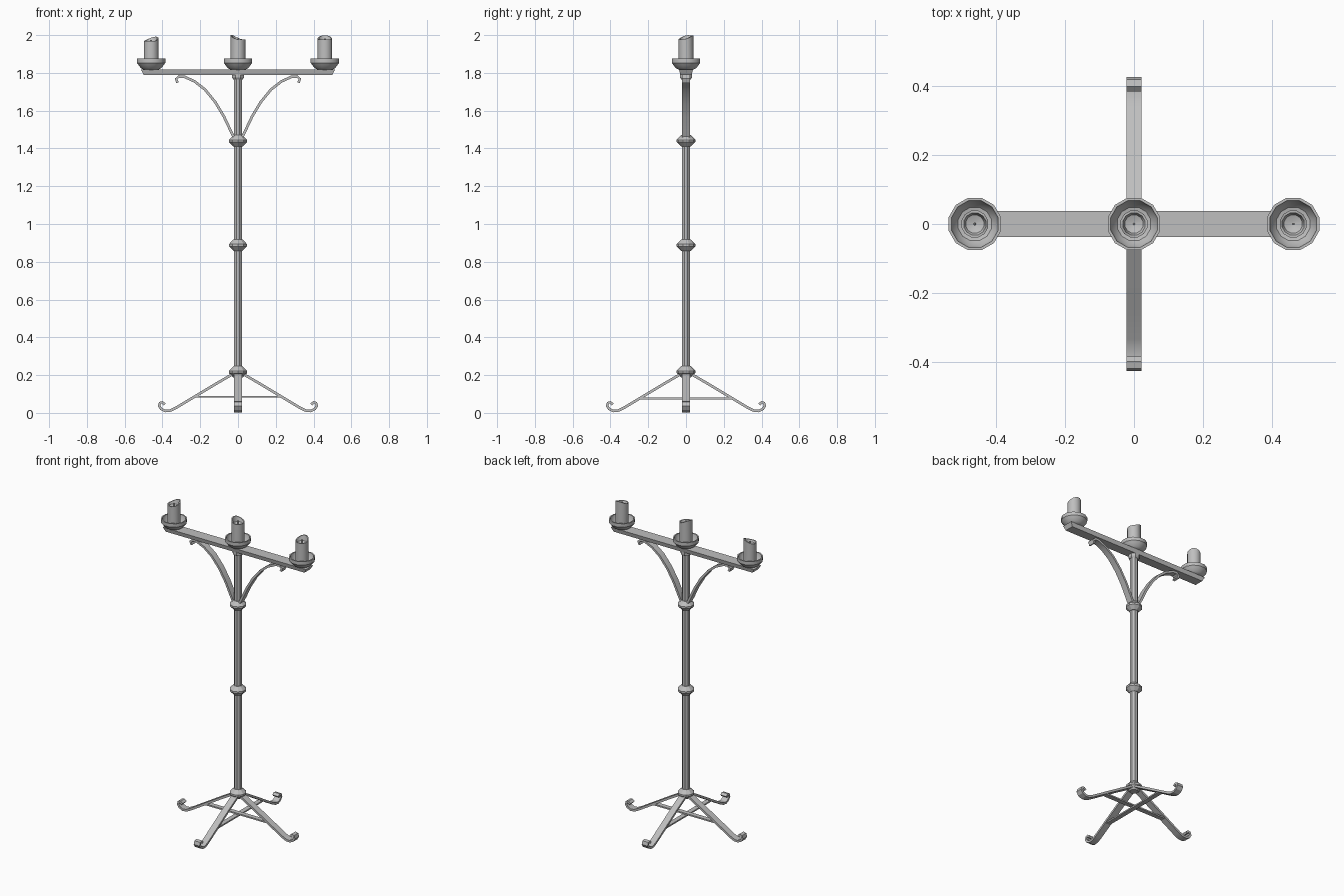
import bpy, bmesh
from math import cos, sin, pi, radians
from mathutils import Vector, Matrix

cube = bpy.data.objects.get("Cube")
if cube:
    bpy.data.objects.remove(cube, do_unlink=True)

grey = bpy.data.materials.new("plain grey")
GREY = (0.52, 0.52, 0.52, 1)
grey.use_nodes = True
grey.diffuse_color = GREY
grey.node_tree.nodes["Principled BSDF"].inputs["Base Color"].default_value = GREY


def finish(name, bm, smooth=0):
    bmesh.ops.recalc_face_normals(bm, faces=bm.faces)
    mesh = bpy.data.meshes.new(name)
    bm.to_mesh(mesh)
    bm.free()
    mesh.materials.append(grey)
    obj = bpy.data.objects.new(name, mesh)
    bpy.context.collection.objects.link(obj)
    if smooth:
        bpy.ops.object.select_all(action='DESELECT')
        obj.select_set(True)
        bpy.context.view_layer.objects.active = obj
        bpy.ops.object.shade_smooth_by_angle(angle=radians(smooth))
    return obj


def lathe(name, profile, sides, x=0, smooth=0, height=None):
    """Turn (radius, z) points about an upright axis; height(angle, ring) shifts rings."""
    bm = bmesh.new()
    rings = []
    for i, (r, z) in enumerate(profile):
        ring = []
        for k in range(sides):
            a = 2 * pi * (k + 0.5) / sides
            dz = height(a, i) if height else 0
            ring.append(bm.verts.new((x + r * cos(a), r * sin(a), z + dz)))
        rings.append(ring)
    for lo, hi in zip(rings, rings[1:]):
        for k in range(sides):
            n = (k + 1) % sides
            bm.faces.new((lo[k], lo[n], hi[n], hi[k]))
    bm.faces.new(rings[0])
    bm.faces.new(rings[-1])
    return finish(name, bm, smooth)


def strap(name, path, thick, width, turn):
    """Flat iron bar following (x, z) points, turned about the pole."""
    bm = bmesh.new()
    pts = [Vector((x, 0, z)) for x, z in path]
    rows = []
    for i, p in enumerate(pts):
        t = (pts[min(i + 1, len(pts) - 1)] - pts[max(i - 1, 0)]).normalized()
        n = Vector((-t.z, 0, t.x)) * thick / 2
        rows.append([bm.verts.new(p + s * n + Vector((0, w * width / 2, 0)))
                     for s, w in ((1, 1), (1, -1), (-1, -1), (-1, 1))])
    for a, b in zip(rows, rows[1:]):
        for k in range(4):
            n = (k + 1) % 4
            bm.faces.new((a[k], a[n], b[n], b[k]))
    bm.faces.new(rows[0])
    bm.faces.new(rows[-1])
    bmesh.ops.rotate(bm, verts=bm.verts, matrix=Matrix.Rotation(turn, 3, 'Z'))
    return finish(name, bm, 30)


# Pole with collars
lathe("pole", [(0.024, 0.2), (0.024, 1.79)], 8)
lathe("top_collar", [(0.027, 1.765), (0.034, 1.775), (0.034, 1.792)], 8)
for name, z in (("base_knot", 0.217), ("middle_knot", 0.888), ("upper_knot", 1.44)):
    lathe(name, [(0.026, z - 0.03), (0.05, z - 0.006), (0.05, z + 0.006), (0.026, z + 0.03)], 10)

# Four scrolled legs
leg = [(0.015, 0.213), (0.12, 0.152), (0.24, 0.08), (0.33, 0.026), (0.36, 0.012),
       (0.385, 0.010), (0.407, 0.021), (0.418, 0.038), (0.413, 0.053), (0.4, 0.056), (0.388, 0.045)]
for i, side in enumerate(("left", "back", "right", "front")):
    strap(side + "_leg", leg, 0.014, 0.042, i * pi / 2)

# Crossed tie bars between opposite legs
strap("side_tie_bar", [(-0.23, 0.085), (0.23, 0.085)], 0.009, 0.03, 0)
strap("front_back_tie_bar", [(-0.245, 0.076), (0.245, 0.076)], 0.009, 0.03, pi / 2)

# Curved braces under the beam
brace = [(0.02, 1.455), (0.042, 1.5), (0.075, 1.57), (0.12, 1.645), (0.175, 1.712),
         (0.23, 1.755), (0.285, 1.78), (0.312, 1.781), (0.328, 1.768), (0.32, 1.748)]
for side, turn in (("left", 0), ("right", pi)):
    strap(side + "_brace", brace, 0.014, 0.042, turn)

# Beam, slightly narrower below
bm = bmesh.new()
bmesh.ops.create_cube(bm, size=1)
for v in bm.verts:
    up = v.co.z > 0
    v.co = Vector((v.co.x * (1.028 if up else 0.998),
                   v.co.y * (0.074 if up else 0.06), 1.817 if up else 1.79))
finish("beam", bm)

# Drip bowls and burnt candles
bowl = [(0.036, 1.815), (0.056, 1.825), (0.07, 1.843), (0.078, 1.853), (0.078, 1.875),
        (0.07, 1.875), (0.065, 1.853), (0.05, 1.835), (0.03, 1.83)]
candle = [(0.04, 1.828), (0.04, 1.984), (0.033, 1.984), (0.027, 1.965), (0.008, 1.958)]
for side, x, lean, drop in (("left", 0.46, 1.6, 0), ("middle", 0, 2.8, 0), ("right", -0.46, 0.9, -0.008)):
    lathe(side + "_bowl", bowl, 12, x, 35)

    def rim(a, ring):
        if ring not in (1, 2):
            return drop if ring else 0
        return drop + 0.012 * cos(a - lean) + 0.004 * cos(2 * (a - lean))
    lathe(side + "_candle", candle, 12, x, 35, rim)
    lathe(side + "_wick", [(0.004, 1.945), (0.003, 1.982 + drop)], 6, x)
